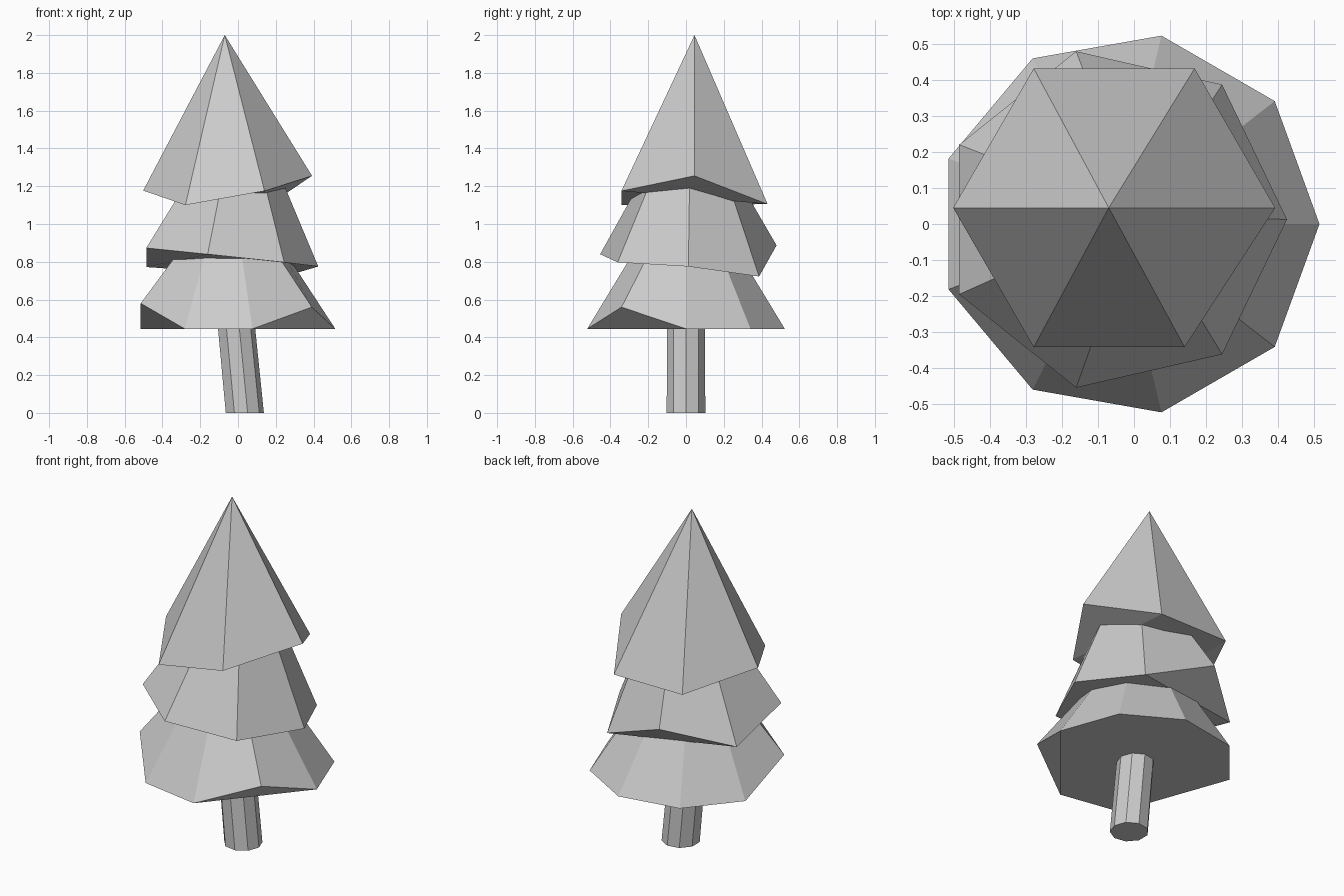
import bpy, bmesh
from math import cos, sin, tau

if "Cube" in bpy.data.objects:
    bpy.data.objects.remove(bpy.data.objects["Cube"])


def ring(bm, n, centre, radius, heights):
    """Vertices of a regular polygon, with a separate height for each corner."""
    return [bm.verts.new((centre[0] + radius * cos(tau * i / n),
                          centre[1] + radius * sin(tau * i / n), heights[i]))
            for i in range(n)]


def finish(bm, name):
    bmesh.ops.recalc_face_normals(bm, faces=bm.faces)
    mesh = bpy.data.meshes.new(name)
    bm.to_mesh(mesh)
    bm.free()
    obj = bpy.data.objects.new(name, mesh)
    bpy.context.collection.objects.link(obj)


def tier(name, base, top, heights, lifted=(), nudge=None):
    """Faceted skirt: base (x, y, r), top (x, y, z, r), r = 0 gives a point.
    The lifted corners get their own underside triangle."""
    n = len(heights)
    bm = bmesh.new()
    low = ring(bm, n, base[:2], base[2], heights)
    if nudge:
        low[nudge[0]].co.x += nudge[1]
    if top[3]:
        high = ring(bm, n, top[:2], top[3], [top[2]] * n)
        bm.faces.new(high)
        for i in range(n):
            j = (i + 1) % n
            bm.faces.new((low[i], low[j], high[j], high[i]))
    else:
        apex = bm.verts.new(top[:3])
        for i in range(n):
            bm.faces.new((low[i], low[(i + 1) % n], apex))
    # underside
    for i in lifted:
        bm.faces.new((low[(i + 1) % n], low[i], low[i - 1]))
    bm.faces.new([low[i] for i in reversed(range(n)) if i not in lifted])
    finish(bm, name)


# leaning trunk
tier("trunk", (0.033, 0, 0.104), (-0.035, 0, 0.7, 0.1), [0] * 9)

# lower branches, two corners lifted
h = [0.445] * 9
h[5], h[8] = 0.58, 0.56
tier("lower_branches", (-0.016, 0, 0.531), (-0.035, 0, 0.95, 0.22), h, (5, 8))

# middle branches, tilted
tier("middle_branches", (-0.054, 0.0125, 0.479), (-0.02, 0.02, 1.3, 0.225),
     [0.775, 0.722, 0.887, 0.772, 0.873, 0.84, 0.797], (2,))

# pointed top
tier("top_branches", (-0.055, 0.045, 0.447), (-0.07, 0.045, 2.0, 0),
     [1.255, 1.105, 1.105, 1.177, 1.1, 1.175], (0, 3), (5, -0.028))
